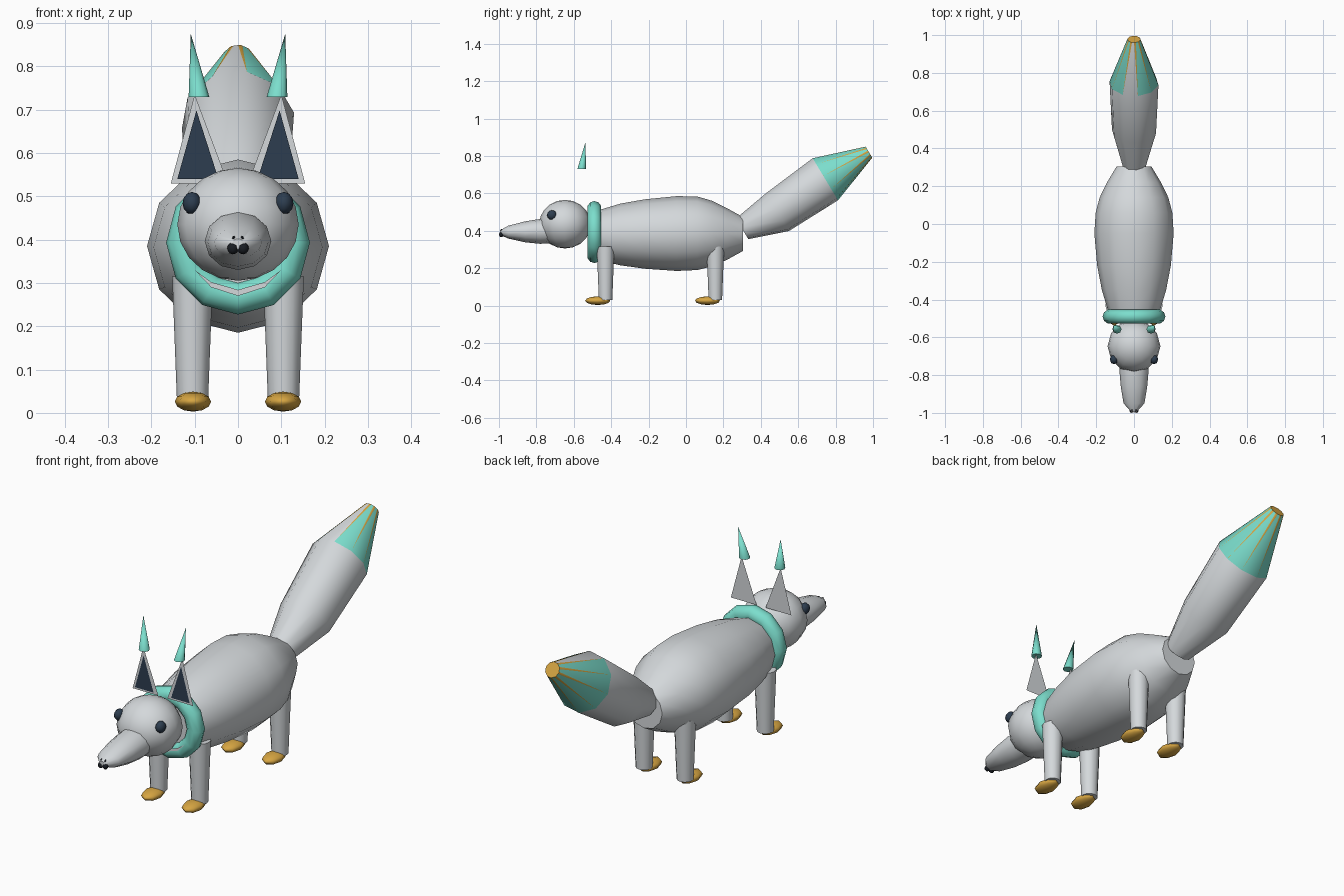
import bpy, bmesh, math
from mathutils import Vector

if "Cube" in bpy.data.objects:
    bpy.data.objects.remove(bpy.data.objects["Cube"], do_unlink=True)


def material(name, rgb):
    m = bpy.data.materials.new(name)
    m.use_nodes = True
    m.diffuse_color = (*rgb, 1)
    bsdf = next(n for n in m.node_tree.nodes if n.type == 'BSDF_PRINCIPLED')
    bsdf.inputs["Base Color"].default_value = (*rgb, 1)
    return m


GREY = material("light grey", (0.66, 0.69, 0.71))
TEAL = material("teal", (0.20, 0.73, 0.61))
GOLD = material("gold", (0.68, 0.38, 0.055))
NAVY = material("navy", (0.027, 0.048, 0.08))
BLACK = material("black", (0.01, 0.013, 0.018))


def finish(ob, name, mats, angle=55):
    ob.name = ob.data.name = name
    for m in mats:
        ob.data.materials.append(m)
    bpy.ops.object.select_all(action='DESELECT')
    ob.select_set(True)
    bpy.context.view_layer.objects.active = ob
    if angle:
        bpy.ops.object.shade_smooth_by_angle(angle=math.radians(angle))
    return ob


def from_bmesh(bm, name, mats, angle=55, fix=True):
    if fix:
        bmesh.ops.recalc_face_normals(bm, faces=bm.faces)
    me = bpy.data.meshes.new(name)
    bm.to_mesh(me)
    bm.free()
    ob = bpy.data.objects.new(name, me)
    bpy.context.collection.objects.link(ob)
    return finish(ob, name, mats, angle)


def ring(bm, centre, rx, rv, up, sides, turn=0):
    """Elliptical ring spanned by the x axis and the given up direction."""
    out = []
    for i in range(sides):
        a = turn + math.tau * i / sides
        p = Vector(centre) + Vector((math.sin(a) * rx, 0, 0)) + up * (math.cos(a) * rv)
        out.append(bm.verts.new(p))
    return out


def bridge(bm, a, b):
    n = len(a)
    for i in range(n):
        j = (i + 1) % n
        bm.faces.new((a[i], a[j], b[j], b[i]))


def lathe_y(name, rings, sides, mat):
    """Closed skin over rings given as y, half width, bottom z, top z."""
    bm = bmesh.new()
    loops = [ring(bm, (0, y, (lo + hi) / 2), w, (hi - lo) / 2, Vector((0, 0, 1)), sides)
             for y, w, lo, hi in rings]
    for a, b in zip(loops, loops[1:]):
        bridge(bm, a, b)
    bm.faces.new(loops[0])
    bm.faces.new(loops[-1])
    return from_bmesh(bm, name, [mat])


def ball(name, loc, size, mat, segs=12, rows=8):
    bpy.ops.mesh.primitive_uv_sphere_add(segments=segs, ring_count=rows, radius=1, location=loc)
    ob = bpy.context.object
    ob.scale = size
    return finish(ob, name, [mat])


def plate(name, points, y, mat):
    """Flat sheet facing the front."""
    bm = bmesh.new()
    f = bm.faces.new([bm.verts.new((x, y, z)) for x, z in points])
    f.normal_update()
    if f.normal.y > 0:
        f.normal_flip()
    return from_bmesh(bm, name, [mat], 0, fix=False)


# Body, head and snout
lathe_y("body", [(-0.50, 0.12, 0.27, 0.50), (-0.45, 0.14, 0.238, 0.515),
                 (-0.35, 0.17, 0.215, 0.545), (-0.22, 0.195, 0.197, 0.568),
                 (-0.05, 0.21, 0.185, 0.585), (0.06, 0.203, 0.19, 0.583),
                 (0.14, 0.182, 0.21, 0.56), (0.22, 0.143, 0.245, 0.52),
                 (0.305, 0.092, 0.292, 0.473)], 12, GREY)
ball("head", (0, -0.647, 0.435), (0.14, 0.138, 0.13), GREY, 12, 10)
lathe_y("snout", [(-0.70, 0.07, 0.335, 0.465), (-0.78, 0.077, 0.33, 0.463),
                  (-0.86, 0.07, 0.338, 0.45), (-0.95, 0.055, 0.358, 0.427),
                  (-0.995, 0.014, 0.378, 0.402)], 12, GREY)

# Collar with the pale crescent under the chin
bpy.ops.mesh.primitive_torus_add(major_segments=12, minor_segments=10, major_radius=0.128,
                                 minor_radius=0.038, location=(0, -0.49, 0.393),
                                 rotation=(math.pi / 2, 0, 0))
finish(bpy.context.object, "collar", [TEAL])
plate("chest_crescent", [(-0.1, 0.33), (-0.062, 0.29), (0, 0.27), (0.062, 0.29), (0.1, 0.33),
                         (0.062, 0.302), (0, 0.284), (-0.062, 0.302)], -0.53, GREY)

for side, s in (("left", 1), ("right", -1)):
    # Face details
    ball(side + "_eye", (s * 0.106, -0.717, 0.484), (0.022, 0.026, 0.026), NAVY, 8, 6)
    ball(side + "_nose_half", (s * 0.012, -0.987, 0.38), (0.013, 0.013, 0.014), BLACK, 8, 6)
    ball(side + "_nostril", (s * 0.01, -0.986, 0.403), (0.004, 0.006, 0.006), BLACK, 6, 4)

    # Sheet ears with dark centres and leaning tips
    plate(side + "_ear", [(s * 0.023, 0.53), (s * 0.155, 0.53), (s * 0.10, 0.735)], -0.55, GREY)
    plate(side + "_ear_inner", [(s * 0.045, 0.54), (s * 0.14, 0.54), (s * 0.096, 0.698)],
          -0.554, NAVY)
    bm = bmesh.new()
    base = ring(bm, (s * 0.09, -0.558, 0.729), 0.024, 0.023, Vector((0, 1, 0)), 8)
    tip = bm.verts.new((s * 0.109, -0.537, 0.875))
    for i in range(8):
        bm.faces.new((base[i], base[(i + 1) % 8], tip))
    bm.faces.new(base)
    from_bmesh(bm, side + "_ear_tip", [TEAL])

    # Legs and paws
    for end, y in (("front", -0.43), ("back", 0.157)):
        bpy.ops.mesh.primitive_cone_add(vertices=12, radius1=0.036, radius2=0.047, depth=0.285,
                                        location=(s * 0.105, y, 0.172))
        finish(bpy.context.object, f"{end}_{side}_leg", [GREY])
        ball(f"{end}_{side}_paw", (s * 0.104, y - 0.042, 0.026), (0.042, 0.067, 0.023),
             GOLD, 8, 6)

# Tail: grey tube, teal end with gold wedges along each ridge
SIDES = 10
up = Vector((0, -0.516, 0.856))
bm = bmesh.new()
loops = [ring(bm, (0, y, z), w, r, up, SIDES, math.radians(-27))
         for y, z, w, r in ((0.30, 0.41, 0.06, 0.065), (0.49, 0.50, 0.118, 0.12),
                            (0.745, 0.675, 0.131, 0.133), (0.978, 0.82, 0.035, 0.035))]
bridge(bm, loops[0], loops[1])
bridge(bm, loops[1], loops[2])
bm.faces.new(loops[0])
wide, end = loops[2], loops[3]
rim = []
for i in range(SIDES):
    j = (i + 1) % SIDES
    p = bm.verts.new(end[i].co.lerp(end[j].co, 0.25))
    q = bm.verts.new(end[i].co.lerp(end[j].co, 0.75))
    bm.faces.new((wide[i], end[i], p)).material_index = 2
    bm.faces.new((wide[j], q, end[j])).material_index = 2
    bm.faces.new((wide[i], p, q, wide[j])).material_index = 0 if i == 0 else 1
    rim += [end[i], p, q]
bm.faces.new(rim).material_index = 2
from_bmesh(bm, "tail", [GREY, TEAL, GOLD])
